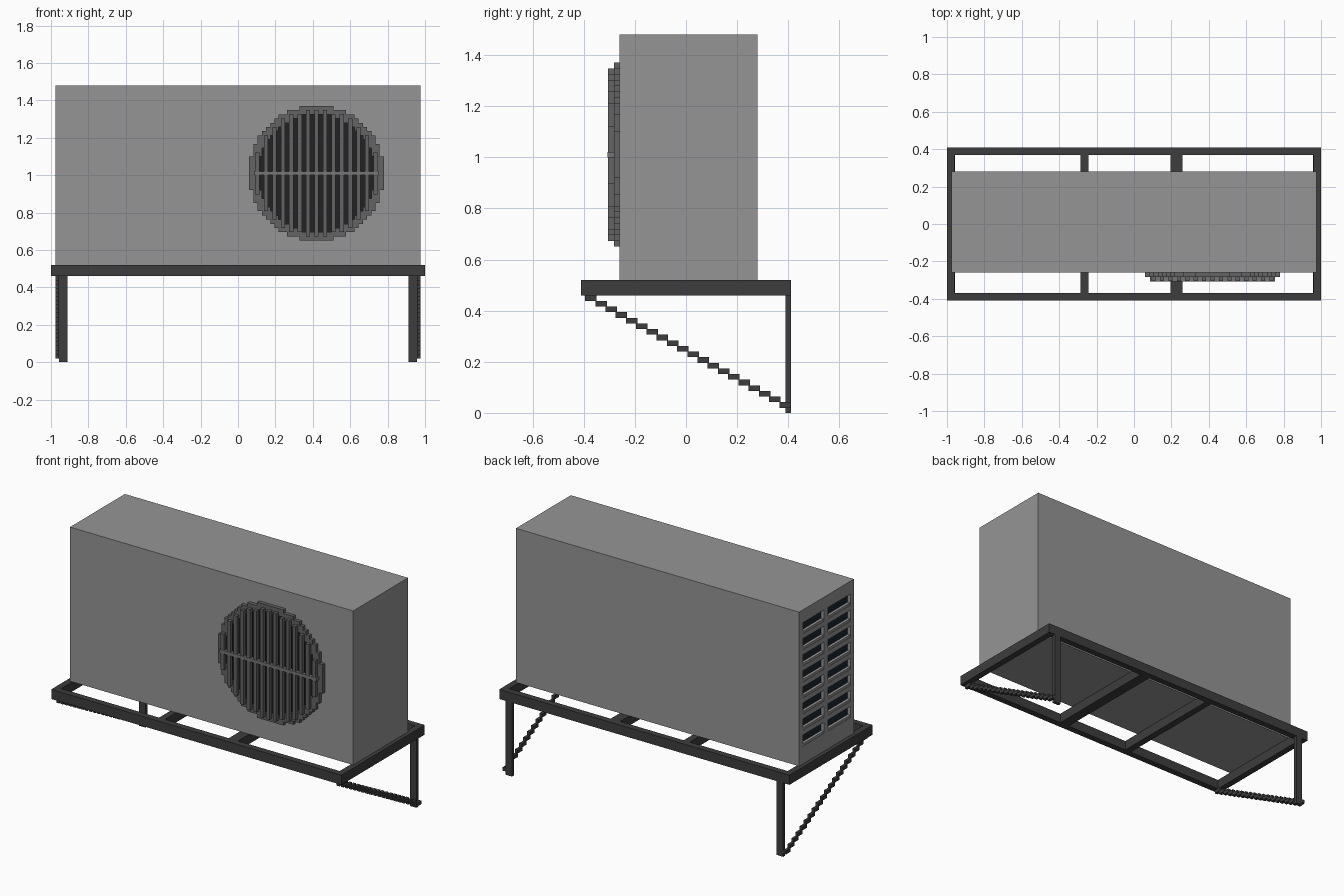
import bpy, bmesh, math
from mathutils import Vector

if "Cube" in bpy.data.objects:
    bpy.data.objects.remove(bpy.data.objects["Cube"])


def material(name, rgb):
    m = bpy.data.materials.new(name)
    m.use_nodes = True
    m.diffuse_color = (*rgb, 1)
    bsdf = next(n for n in m.node_tree.nodes if n.type == 'BSDF_PRINCIPLED')
    bsdf.inputs["Base Color"].default_value = (*rgb, 1)
    return m


CASE = material("case grey", (0.3, 0.3, 0.3))
STEEL = material("dark steel", (0.047, 0.047, 0.047))
GRILLE = material("grille grey", (0.125, 0.125, 0.125))
BAR = material("bar grey", (0.18, 0.18, 0.18))
SHADOW = material("fan black", (0.016, 0.016, 0.016))
NAVY = material("vent navy", (0.01, 0.018, 0.03))


def boxes(name, spans, mat):
    """One object from boxes given as (x0, x1, y0, y1, z0, z1)."""
    bm = bmesh.new()
    for x0, x1, y0, y1, z0, z1 in spans:
        verts = bmesh.ops.create_cube(bm, size=1)["verts"]
        size = Vector((x1 - x0, y1 - y0, z1 - z0))
        mid = Vector((x0 + x1, y0 + y1, z0 + z1)) / 2
        for v in verts:
            v.co = v.co * size + mid
    mesh = bpy.data.meshes.new(name)
    bm.to_mesh(mesh)
    bm.free()
    obj = bpy.data.objects.new(name, mesh)
    mesh.materials.append(mat)
    bpy.context.collection.objects.link(obj)
    return obj


# Support frame: rails around the edge and two cross bars
Z0, Z1, Y, RAIL = 0.46, 0.52, 0.41, 0.04
boxes("long_rails", [(-1, 1, -Y, RAIL - Y, Z0, Z1), (-1, 1, Y - RAIL, Y, Z0, Z1)], STEEL)
inner = Y - RAIL
boxes("end_rails", [(-1, RAIL - 1, -inner, inner, Z0, Z1),
                    (1 - RAIL, 1, -inner, inner, Z0, Z1)], STEEL)
boxes("cross_bars", [(x0, x1, -inner, inner, Z0, Z1)
                     for x0, x1 in ((-0.285, -0.243), (0.195, 0.26))], STEEL)

# Rear legs and stepped diagonal braces, one of each per side
STEPS = 20
for side, s in (("left", 1), ("right", -1)):
    xs = sorted((s * 0.912, s * 0.957))
    boxes(side + "_leg", [(*xs, 0.39, Y, 0, Z0)], STEEL)
    xs = sorted((s * 0.957, s * 0.976))
    run, drop = 0.8 / STEPS, 0.44 / STEPS
    boxes(side + "_brace", [(*xs, -0.395 + i * run, -0.39 + (i + 1) * run,
                             Z0 - (i + 1) * drop, Z0 - i * drop)
                            for i in range(STEPS)], STEEL)

# Casing with rows of vent slots cut into its right end
FRONT, BACK, END = -0.26, 0.28, -0.976
case = boxes("casing", [(END, -END, FRONT, BACK, Z1, 1.48)], CASE)
slots = [(y0, y1, 1.33 - row * 0.1, 1.40 - row * 0.1)
         for y0, y1 in ((0.035, 0.24), (-0.225, -0.005)) for row in range(8)]
cutter = boxes("slot_cutter", [(END - 0.1, END + 0.03, *s) for s in slots], CASE)
mod = case.modifiers.new("slots", 'BOOLEAN')
mod.operation = 'DIFFERENCE'
mod.solver = 'EXACT'
mod.object = cutter
bpy.context.view_layer.objects.active = case
bpy.ops.object.modifier_apply(modifier=mod.name)
bpy.data.objects.remove(cutter)
boxes("vent_backs", [(END + 0.022, END + 0.03, *s) for s in slots], NAVY)
boxes("vent_lips", [(END + 0.003, END + 0.02, y0, y1, z0, z0 + 0.014)
                    for y0, y1, z0, z1 in slots], CASE)

# Fan opening: a stepped ring built column by column
CX, CZ, U = 0.42, 1.01, 0.0225


def half_height(col, radius):
    """Half height in whole steps of a stepped disc at a column centre."""
    d = radius ** 2 - col ** 2
    return math.floor(math.sqrt(d) + 0.5) * U if d > 0 else 0


ring, hole = [], []
for i in range(-16, 16):
    col = i + 0.5
    x0, x1 = CX + i * U, CX + (i + 1) * U
    outer, gap = half_height(col, 16), half_height(col, 14)
    if gap:
        ring += [(x0, x1, FRONT - U, FRONT, CZ + gap, CZ + outer),
                 (x0, x1, FRONT - U, FRONT, CZ - outer, CZ - gap)]
        hole.append((x0, x1, FRONT - 0.004, FRONT, CZ - gap, CZ + gap))
    else:
        ring.append((x0, x1, FRONT - U, FRONT, CZ - outer, CZ + outer))
boxes("fan_ring", ring, GRILLE)
boxes("fan_opening", hole, SHADOW)

# Grille of upright slats with one level bar across the middle
slats = []
for k in range(-7, 8):
    h = half_height(2 * k, 15)
    x = CX + 2 * k * U
    slats.append((x - U / 2, x + U / 2, FRONT - 2 * U, FRONT - U, CZ - h, CZ + h))
boxes("fan_slats", slats, GRILLE)
boxes("fan_cross_bar", [(CX - 0.335, CX + 0.335, FRONT - 2 * U - 0.002, FRONT - U,
                         CZ - 0.01, CZ + 0.01)], BAR)
